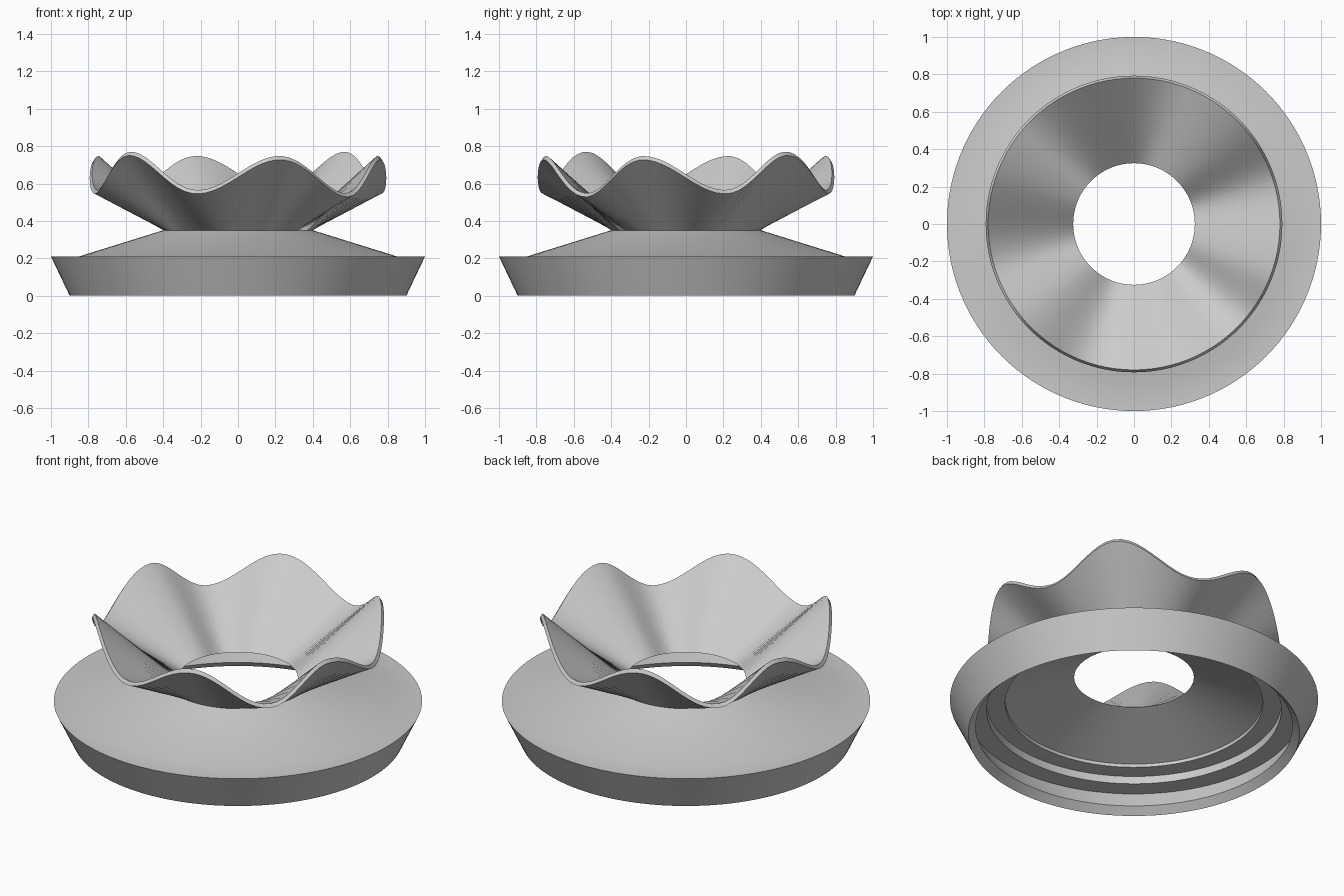
import bpy
import math

SEGMENTS = 120

cube = bpy.data.objects.get("Cube")
if cube:
    bpy.data.objects.remove(cube, do_unlink=True)

grey = bpy.data.materials.new("plain grey")
grey.use_nodes = True
colour = (0.6, 0.6, 0.6, 1)
grey.diffuse_color = colour
grey.node_tree.nodes["Principled BSDF"].inputs["Base Color"].default_value = colour


def revolve(name, profile_at):
    """Sweep an open profile round z; profile_at(angle) gives (radius, height) points."""
    verts, faces = [], []
    count = len(profile_at(0))
    for i in range(SEGMENTS):
        angle = math.tau * i / SEGMENTS
        for r, z in profile_at(angle):
            verts.append((r * math.cos(angle), r * math.sin(angle), z))
        a, b = i * count, (i + 1) % SEGMENTS * count
        for k in range(count - 1):
            faces.append((a + k, b + k, b + k + 1, a + k + 1))
    mesh = bpy.data.meshes.new(name)
    mesh.from_pydata(verts, [], faces)
    mesh.materials.append(grey)
    mesh.polygons.foreach_set("use_smooth", [True] * len(mesh.polygons))
    mesh.set_sharp_from_angle(angle=math.radians(30))
    obj = bpy.data.objects.new(name, mesh)
    bpy.context.collection.objects.link(obj)
    return obj


# Base: stepped underside, slanted outer wall, flat ledge and shallow cone
NECK_IN, NECK_OUT = (0.325, 0.35), (0.4, 0.35)
base_profile = [
    NECK_IN, (0.7, 0.21), (0.7, 0.19), (0.8, 0.19), (0.8, 0.144), (0.91, 0.144),
    (0.86, 0.04), (0.9, 0), (1, 0.21), (0.85, 0.21), NECK_OUT,
]
revolve("base", lambda angle: base_profile)

# Rim crests and dips over half a turn (degrees, height), repeated on the other half
half_wave = [(15.5, 0.565), (43, 0.77), (74, 0.565), (106.5, 0.747), (137.5, 0.548), (163, 0.747)]
wave = half_wave + [(half_wave[0][0] + 180, half_wave[0][1])]


def rim_height(angle):
    deg = (math.degrees(angle) - wave[0][0]) % 180 + wave[0][0]
    for (d0, z0), (d1, z1) in zip(wave, wave[1:]):
        if deg <= d1:
            t = (1 - math.cos(math.pi * (deg - d0) / (d1 - d0))) / 2
            return z0 + (z1 - z0) * t
    return wave[-1][1]


# Flared bowl: straight sides from the round neck to the wavy rim
def bowl_profile(angle):
    z = rim_height(angle)
    return [NECK_OUT, (0.793, z - 0.02), (0.78, z), NECK_IN]


revolve("fluted_bowl", bowl_profile)
